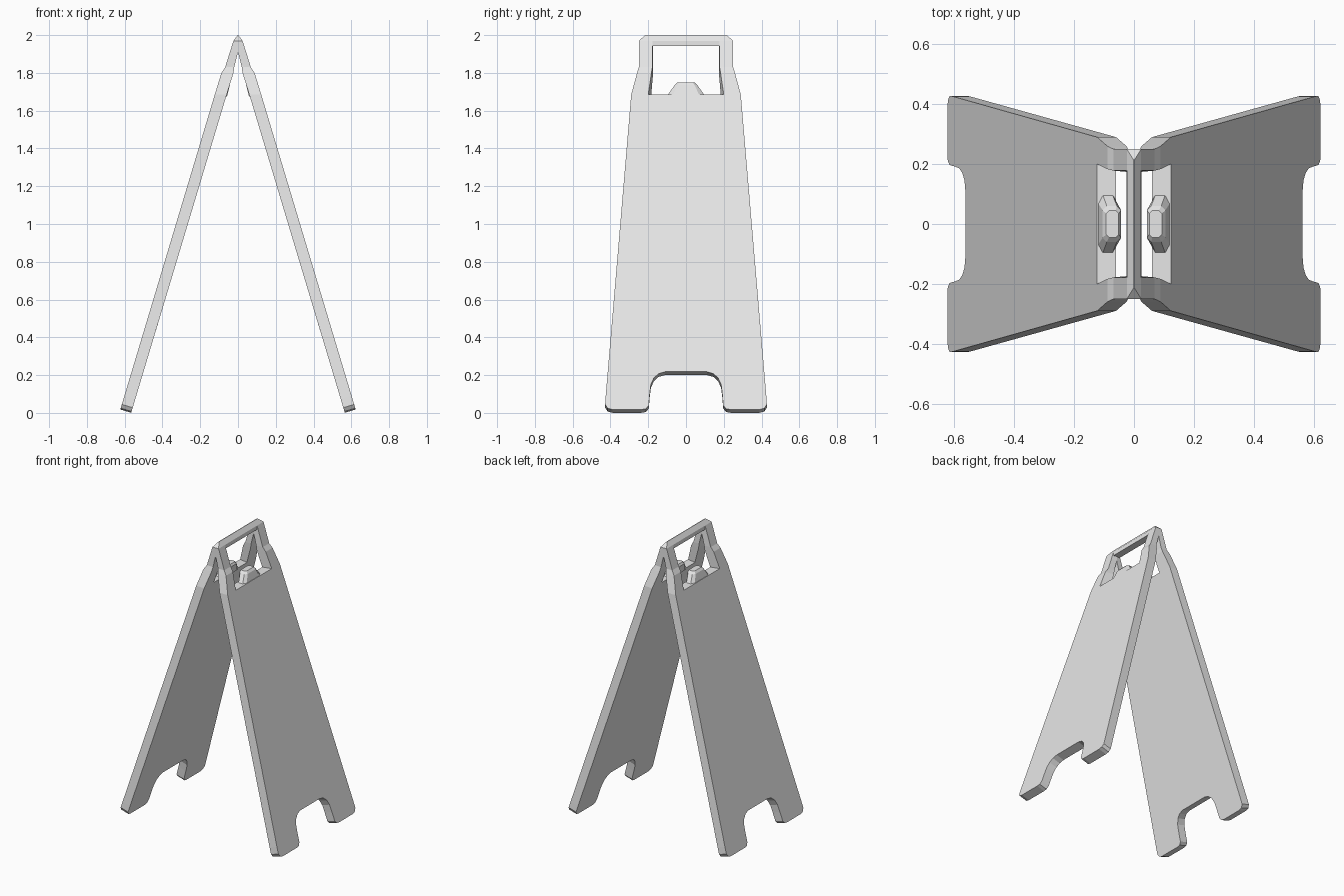
import bpy, bmesh

cube = bpy.data.objects.get("Cube")
if cube:
    bpy.data.objects.remove(cube, do_unlink=True)

grey = bpy.data.materials.new("light grey plastic")
grey.use_nodes = True
grey.diffuse_color = (0.8, 0.8, 0.8, 1)
grey.node_tree.nodes["Principled BSDF"].inputs["Base Color"].default_value = (0.8, 0.8, 0.8, 1)


def loft(name, rings, mirror=(False, False)):
    """Skin a list of equal-length rings, cap the ends, mirror across x / y."""
    bm = bmesh.new()
    loops = [[bm.verts.new(p) for p in ring] for ring in rings]
    n = len(loops[0])
    for a, b in zip(loops, loops[1:]):
        for i in range(n):
            j = (i + 1) % n
            bm.faces.new((a[i], a[j], b[j], b[i]))
    bm.faces.new(loops[0][::-1])
    bm.faces.new(loops[-1])
    bmesh.ops.recalc_face_normals(bm, faces=bm.faces)
    mesh = bpy.data.meshes.new(name)
    bm.to_mesh(mesh)
    bm.free()
    mesh.materials.append(grey)
    obj = bpy.data.objects.new(name, mesh)
    bpy.context.collection.objects.link(obj)
    if any(mirror):
        mod = obj.modifiers.new("mirror", 'MIRROR')
        mod.use_axis = (mirror[0], mirror[1], False)
        mod.use_mirror_merge = False
    return obj


FOOT_Z, TOP_Z, SLOPE = 0.018, 1.685, 0.3


def outer_x(z):
    return 0.623 - SLOPE * (z - FOOT_Z)


# Leaning boards: half outline (y, z) from foot cut-out to top edge
half = [(0.11, 0.218), (0.145, 0.208), (0.17, 0.185), (0.186, 0.15),
        (0.192, 0.10), (0.197, 0.04), (0.212, 0.022), (0.235, FOOT_Z),
        (0.39, FOOT_Z), (0.415, 0.025), (0.428, 0.045), (0.425, 0.09),
        (0.29, TOP_Z), (0.20, TOP_Z)]
outline = half + [(-y, z) for y, z in reversed(half)]
outer = [(outer_x(z), y, z) for y, z in outline]
inner = []
for x, y, z in outer:
    if z == TOP_Z:  # level ledge, flared hole corners
        inner.append((x - 0.063, y if abs(y) > 0.25 else y * 0.92, z))
    else:
        inner.append((x - 0.0575, y, z - 0.0173))
loft("board", [outer, inner], (True, False))

# Handle posts: z, outer x, inner x, outer edge y, hole y outside, hole y inside
sections = [
    (TOP_Z, outer_x(TOP_Z), outer_x(TOP_Z) - 0.063, 0.29, 0.20, 0.184),
    (1.80, 0.088, 0.024, 0.259, 0.183, 0.174),
    (1.83, 0.068, 0.02, 0.25, 0.178, 0.174),
    (1.91, 0.043, 0.0, 0.25, 0.178, 0.174),
    (1.97, 0.024, 0.0, 0.25, 0.178, 0.174),
]
loft("handle_post",
     [[(xo, ye, z), (xi, ye, z), (xi, hi, z), (xo, ho, z)]
      for z, xo, xi, ye, ho, hi in sections], (True, True))

# Carrying bar with a hipped ridge
loft("handle_bar",
     [[(x, y, z) for x, y in ((w, e), (-w, e), (-w, -e), (w, -e))]
      for z, w, e in ((1.943, 0.025, 0.25), (1.97, 0.024, 0.25), (2.0, 0.002, 0.215))])


# Chamfered tabs rising from the ledges
def octagon(z, x0, x1, w, cx, cy):
    right = [(x1, w - cy), (x1 - cx, w), (x0 + cx, w), (x0, w - cy)]
    return [(x, y, z) for x, y in right] + [(x, -y, z) for x, y in reversed(right)]


loft("ledge_tab",
     [octagon(TOP_Z - 0.01, 0.058, 0.122, 0.103, 0.016, 0.03),
      octagon(1.735, 0.043, 0.105, 0.06, 0.014, 0.014),
      octagon(1.75, 0.051, 0.093, 0.045, 0.01, 0.01)], (True, False))
